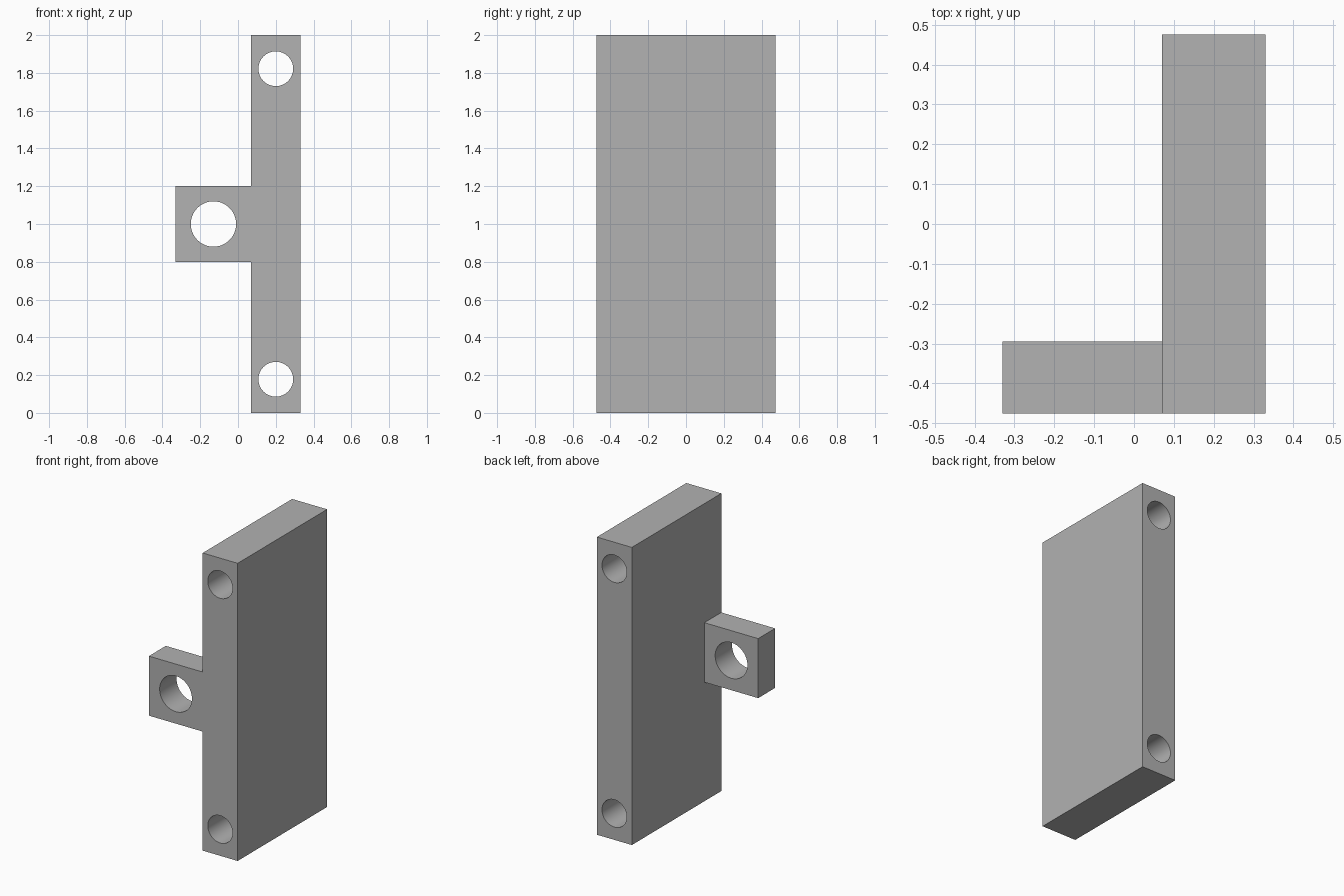
import bpy
import math

if "Cube" in bpy.data.objects:
    bpy.data.objects.remove(bpy.data.objects["Cube"], do_unlink=True)

FRONT, BACK = -0.475, 0.475

grey = bpy.data.materials.new("plain_grey")
grey.use_nodes = True
colour = (0.445, 0.445, 0.445, 1)
grey.diffuse_color = colour
grey.node_tree.nodes["Principled BSDF"].inputs["Base Color"].default_value = colour


def box(name, low, high):
    """Axis-aligned block between two corners."""
    bpy.ops.mesh.primitive_cube_add(size=1, location=[(a + b) / 2 for a, b in zip(low, high)])
    obj = bpy.context.object
    obj.name = name
    obj.scale = [b - a for a, b in zip(low, high)]
    bpy.ops.object.transform_apply(location=True, rotation=True, scale=True)
    obj.data.materials.append(grey)
    return obj


def drill(name, x, z, radius):
    """Cylinder running front to back, used to cut a hole."""
    bpy.ops.mesh.primitive_cylinder_add(vertices=64, radius=radius, depth=1.4,
                                        location=(x, 0, z), rotation=(math.pi / 2, 0, 0))
    obj = bpy.context.object
    obj.name = name
    obj.data.materials.append(grey)
    return obj


def combine(target, tool, operation):
    """Apply a boolean and discard the tool object."""
    tool.hide_render = True
    mod = target.modifiers.new(operation.lower(), 'BOOLEAN')
    mod.operation = operation
    mod.solver = 'EXACT'
    mod.object = tool
    bpy.context.view_layer.objects.active = target
    bpy.ops.object.modifier_apply(modifier=mod.name)
    bpy.data.objects.remove(tool, do_unlink=True)


# Tall plate with a lug joined flush to its front edge
bracket = box("bracket_plate", (0.07, FRONT, 0), (0.33, BACK, 2))
lug = box("side_lug", (-0.33, FRONT, 0.8), (0.07, -0.295, 1.2))
combine(bracket, lug, 'UNION')

# Two long bolt holes through the plate and one through the lug
for name, x, z, radius in (("lower_hole", 0.2, 0.178, 0.092),
                           ("upper_hole", 0.2, 1.822, 0.092),
                           ("lug_hole", -0.13, 1.0, 0.12)):
    combine(bracket, drill(name, x, z, radius), 'DIFFERENCE')

# Smooth bores, sharp block edges
bpy.ops.object.select_all(action='DESELECT')
bracket.select_set(True)
bpy.context.view_layer.objects.active = bracket
bpy.ops.object.shade_smooth_by_angle(angle=math.radians(30))
